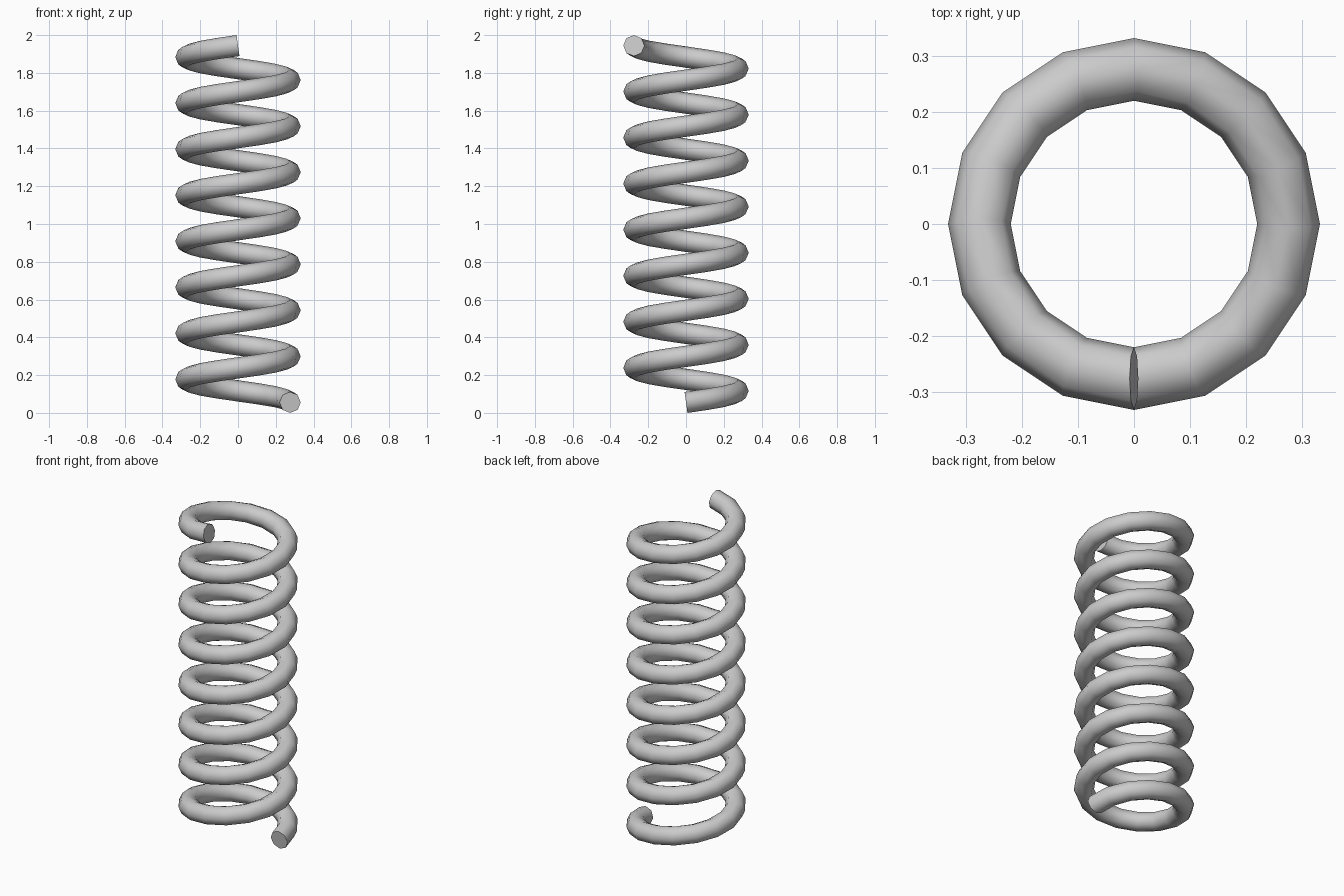
import bpy, bmesh
from math import sin, cos, pi, radians
from mathutils import Vector

if "Cube" in bpy.data.objects:
    bpy.data.objects.remove(bpy.data.objects["Cube"])

COIL_R, WIRE_R = 0.276, 0.056
TURNS, PER_TURN, SIDES = 7.75, 16, 8
Z0, Z1 = 0.0555, 1.9445
steps = int(TURNS * PER_TURN)
slope = (Z1 - Z0) / (TURNS * 2 * pi)      # rise per radian

# Coil spring: octagonal wire section swept along a helix
bm = bmesh.new()
rings = []
for i in range(steps + 1):
    a = 2 * pi * i / PER_TURN
    out = Vector((cos(a), sin(a), 0))
    tangent = Vector((-sin(a) * COIL_R, cos(a) * COIL_R, slope)).normalized()
    up = out.cross(tangent)
    centre = out * COIL_R + Vector((0, 0, Z0 + slope * a))
    rings.append([bm.verts.new(centre + WIRE_R * (out * cos(t) + up * sin(t)))
                  for t in (2 * pi * k / SIDES for k in range(SIDES))])
for r0, r1 in zip(rings, rings[1:]):
    for k in range(SIDES):
        n = (k + 1) % SIDES
        bm.faces.new((r0[k], r0[n], r1[n], r1[k]))

# Flat end caps
bm.faces.new(rings[0])
bm.faces.new(rings[-1])
bmesh.ops.recalc_face_normals(bm, faces=bm.faces)

mesh = bpy.data.meshes.new("coil_spring")
bm.to_mesh(mesh)
bm.free()
spring = bpy.data.objects.new("coil_spring", mesh)
bpy.context.collection.objects.link(spring)

# Smooth wire, sharp ends
bpy.context.view_layer.objects.active = spring
spring.select_set(True)
bpy.ops.object.shade_smooth_by_angle(angle=radians(60))
